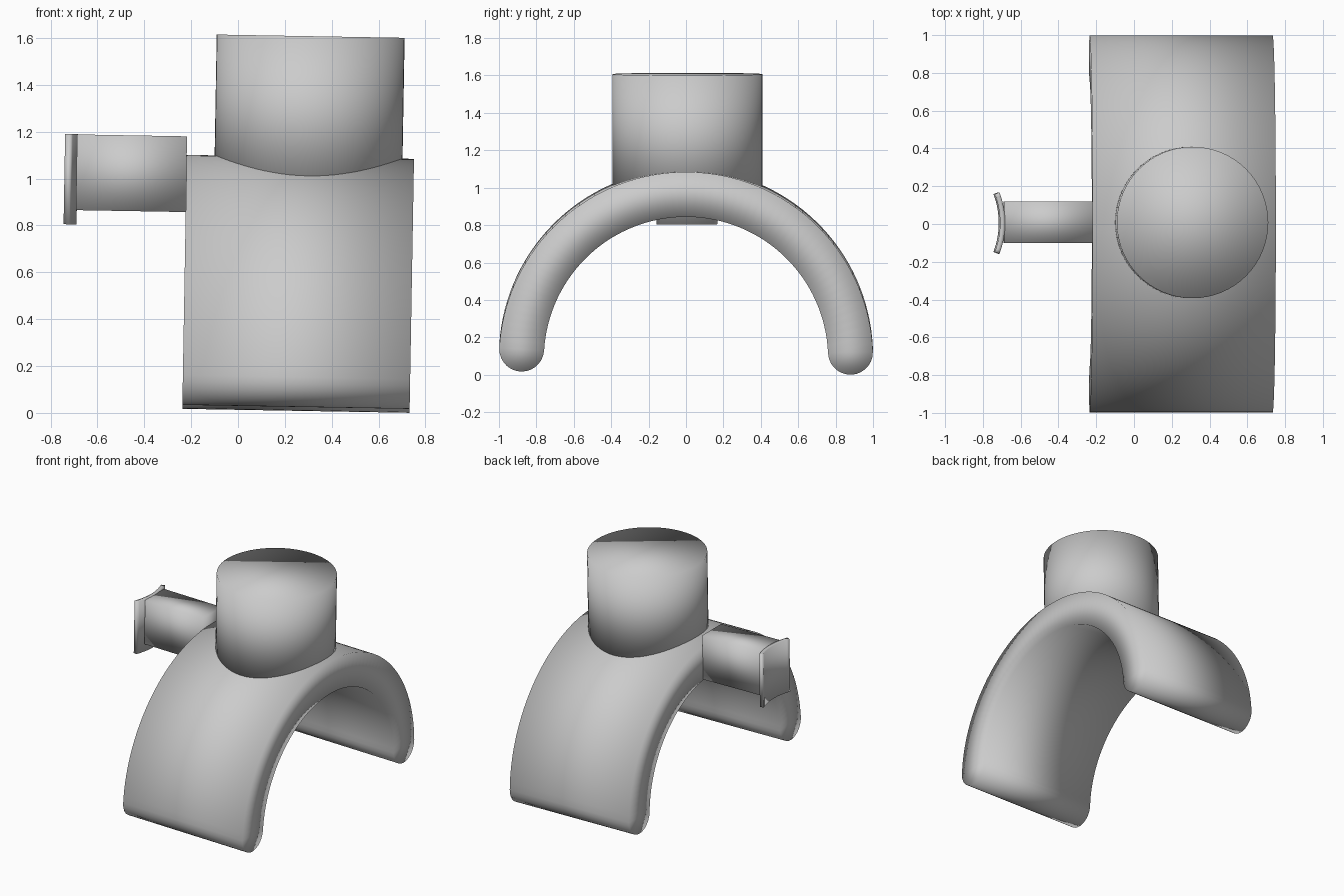
import bpy, bmesh
from math import sin, cos, pi, radians, asin
from mathutils import Matrix, Vector

if "Cube" in bpy.data.objects:
    bpy.data.objects.remove(bpy.data.objects["Cube"])

TILT = radians(1)  # the whole model leans slightly towards +x


def finish(bm, name):
    bmesh.ops.recalc_face_normals(bm, faces=bm.faces)
    for f in bm.faces:
        f.smooth = True
    me = bpy.data.meshes.new(name)
    bm.to_mesh(me)
    bm.free()
    ob = bpy.data.objects.new(name, me)
    bpy.context.collection.objects.link(ob)
    ob.rotation_euler = (0, TILT, 0)
    return ob


def extrude_pairs(name, pairs, lo, hi, place):
    """Extrude a strip profile, given as pairs of opposite 2D points, from lo to hi."""
    bm = bmesh.new()
    rows = [[bm.verts.new(place(p, h)) for p, h in ((a, lo), (b, lo), (b, hi), (a, hi))]
            for a, b in pairs]
    for r, s in zip(rows, rows[1:]):
        for i in range(4):
            j = (i + 1) % 4
            bm.faces.new((r[i], r[j], s[j], s[i]))
    bm.faces.new(rows[0])
    bm.faces.new(rows[-1])
    return finish(bm, name)


# arch: half ring with rounded feet, swept along x
RING_Z, MID_R, HALF_T = 0.097, 0.88, 0.12


def arch_pair(angle, phi, side):
    radial = Vector((cos(angle), sin(angle)))
    along = Vector((sin(angle), -cos(angle))) * side
    centre = Vector((0, RING_Z)) + radial * MID_R + along * HALF_T * sin(phi)
    off = radial * HALF_T * cos(phi)
    return centre + off, centre - off


start, end = radians(2.35), pi - radians(3.45)
rounds = [radians(a) for a in (86, 75, 64, 52, 40, 28, 14)]
pairs = [arch_pair(start, p, 1) for p in rounds]
pairs += [arch_pair(start + (end - start) * i / 64, 0, 1) for i in range(65)]
pairs += [arch_pair(end, p, -1) for p in reversed(rounds)]
extrude_pairs("arch", pairs, -0.238, 0.732, lambda p, h: (h, p[0], p[1]))

# upright round post on top of the arch
bm = bmesh.new()
bmesh.ops.create_cone(bm, cap_ends=True, segments=64, radius1=0.401, radius2=0.401,
                      depth=0.68, matrix=Matrix.Translation((0.282, 0.008, 1.2725)))
finish(bm, "post")

# rectangular side handle
bm = bmesh.new()
bmesh.ops.create_cube(bm, size=1, matrix=Matrix.Translation((-0.4725, 0.01, 1.0145))
                      @ Matrix.Diagonal((0.469, 0.22, 0.323, 1)))
finish(bm, "handle")

# curved plate at the handle's end, hollow side facing outwards
CX, R_IN, R_OUT = -1.16, 0.43, 0.457
half = asin(0.163 / R_OUT)
angles = [half * (i / 8 - 1) for i in range(17)]
pairs = [tuple((CX + r * cos(a), 0.005 + r * sin(a)) for r in (R_OUT, R_IN)) for a in angles]
extrude_pairs("end_plate", pairs, 0.792, 1.177, lambda p, h: (p[0], p[1], h))
